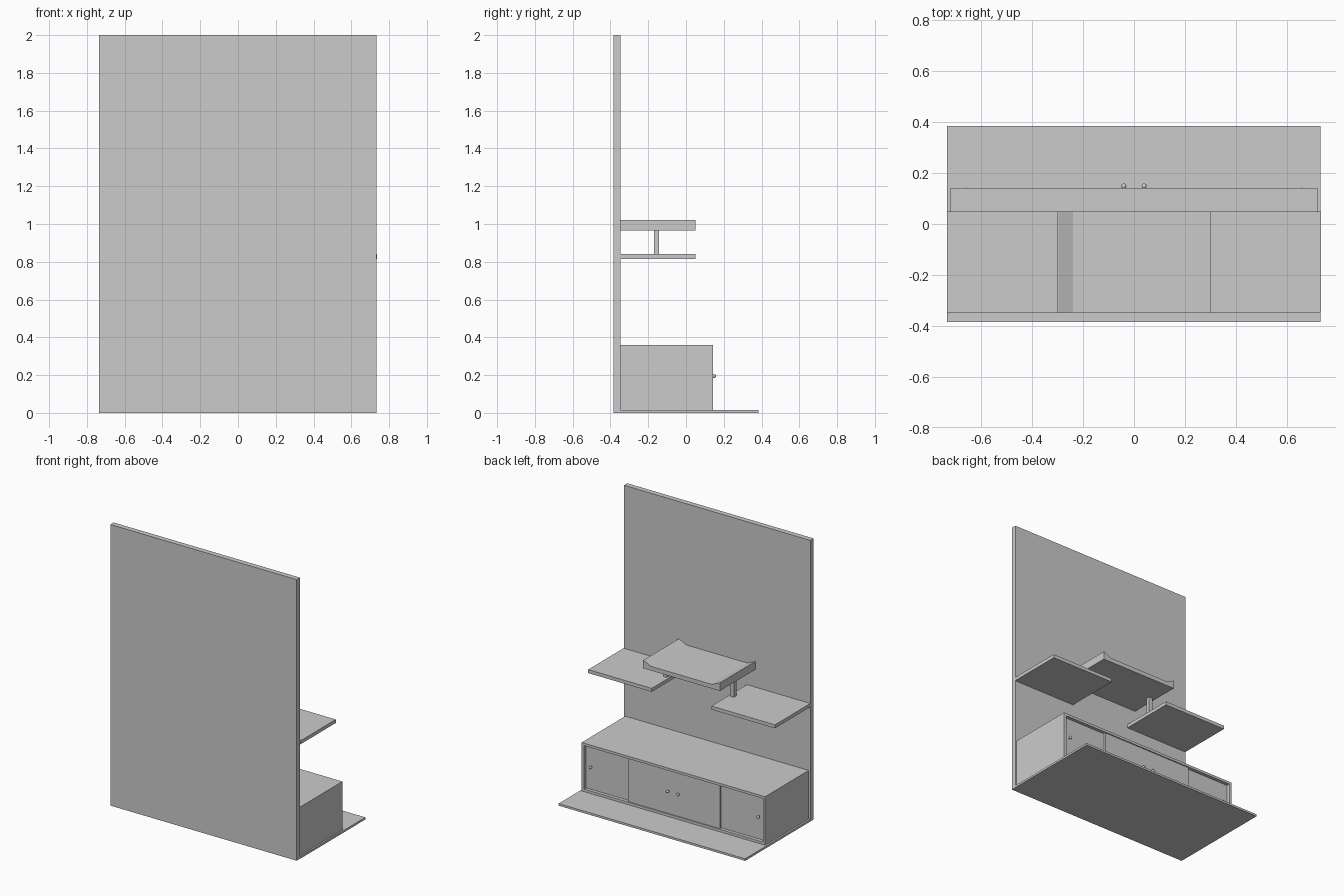
import bpy, bmesh, math

if "Cube" in bpy.data.objects:
    bpy.data.objects.remove(bpy.data.objects["Cube"])


def prism(name, profile, y0, y1):
    """Extrude an xz profile along y."""
    bm = bmesh.new()
    face = bm.faces.new([bm.verts.new((x, y0, z)) for x, z in profile])
    out = bmesh.ops.extrude_face_region(bm, geom=[face])
    verts = [v for v in out["geom"] if isinstance(v, bmesh.types.BMVert)]
    bmesh.ops.translate(bm, verts=verts, vec=(0, y1 - y0, 0))
    bmesh.ops.recalc_face_normals(bm, faces=bm.faces)
    mesh = bpy.data.meshes.new(name)
    bm.to_mesh(mesh)
    bm.free()
    ob = bpy.data.objects.new(name, mesh)
    bpy.context.collection.objects.link(ob)
    return ob


def box(name, x0, x1, y0, y1, z0, z1):
    return prism(name, [(x0, z0), (x1, z0), (x1, z1), (x0, z1)], y0, y1)


def knob(name, x, y, z):
    # stem and rounded head
    bpy.ops.mesh.primitive_cylinder_add(vertices=12, radius=0.004, depth=0.014,
                                        location=(x, y + 0.006, z), rotation=(math.pi / 2, 0, 0))
    bpy.context.object.name = name + "_stem"
    bpy.ops.mesh.primitive_uv_sphere_add(segments=16, ring_count=8, radius=0.01,
                                         location=(x, y + 0.015, z))
    bpy.context.object.name = name
    bpy.ops.object.shade_smooth_by_angle()


# Wall panel and floor plate
box("back_panel", -0.735, 0.732, -0.385, -0.348, 0, 2)
box("floor_plate", -0.735, 0.733, -0.348, 0.385, 0, 0.015)

# Cabinet carcass
F, B, T = 0.142, -0.348, 0.018
box("cabinet_top", -0.722, 0.722, B, F, 0.36 - T, 0.36)
box("cabinet_bottom", -0.722, 0.722, B, F, 0.015, 0.015 + T)
box("cabinet_back", -0.722 + T, 0.722 - T, B, B + 0.01, 0.015 + T, 0.36 - T)

for side, s in (("left", -1), ("right", 1)):
    def sbox(name, a, b, *rest):
        return box(side + "_" + name, min(s * a, s * b), max(s * a, s * b), *rest)

    sbox("cabinet_side", 0.722 - T, 0.722, B, F, 0.015 + T, 0.36 - T)
    # Sliding doors: inner pair runs in front of the outer pair
    sbox("outer_door", 0.345, 0.704, 0.104, 0.118, 0.033, 0.342)
    sbox("inner_door", 0.001, 0.36, 0.12, 0.134, 0.033, 0.342)
    knob(side + "_outer_knob", s * 0.66, 0.118, 0.195)
    knob(side + "_inner_knob", s * 0.04, 0.134, 0.195)
    # Side shelf and the post carrying the tray
    sbox("shelf", 0.235, 0.735, -0.348, 0.05, 0.815, 0.84)
    sbox("tray_post", 0.25, 0.278, -0.17, -0.142, 0.84, 0.965)

# Raised tray with sloped end lips
tray = [(-0.302, 0.965), (0.302, 0.965), (0.302, 1.022), (0.297, 1.022),
        (0.24, 0.995), (-0.24, 0.995), (-0.297, 1.022), (-0.302, 1.022)]
prism("tray", tray, -0.348, 0.05)
